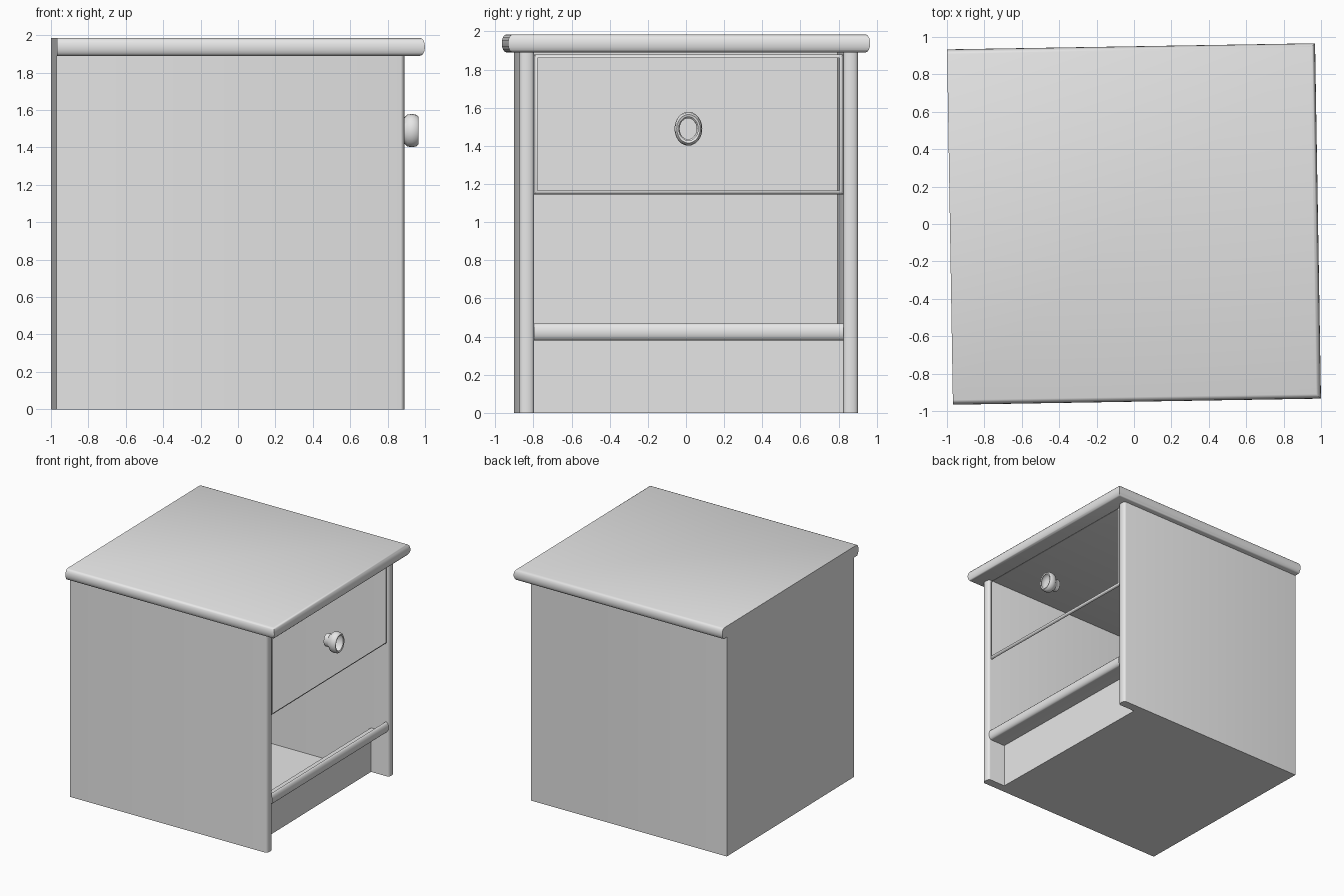
import bpy, bmesh, math

if "Cube" in bpy.data.objects:
    bpy.data.objects.remove(bpy.data.objects["Cube"])

# one colour for the whole cabinet
paint = bpy.data.materials.new("light_grey_paint")
paint.diffuse_color = (0.8, 0.8, 0.8, 1)
paint.use_nodes = True
paint.node_tree.nodes["Principled BSDF"].inputs["Base Color"].default_value = paint.diffuse_color

TURN = math.radians(0.95)   # the cabinet stands slightly turned
BACK, FRONT, TOP_FRONT = -0.984, 0.876, 0.984
OUT, INN = 0.887, 0.812     # side panel outer and inner faces
TOP_Y, Z0, Z1 = 0.95, 1.89, 1.985
KICK = 0.705


def make(name, verts, faces):
    me = bpy.data.meshes.new(name)
    me.from_pydata(verts, [], faces)
    bm = bmesh.new()
    bm.from_mesh(me)
    bmesh.ops.recalc_face_normals(bm, faces=bm.faces)
    bm.to_mesh(me)
    bm.free()
    me.materials.append(paint)
    ob = bpy.data.objects.new(name, me)
    bpy.context.collection.objects.link(ob)
    ob.rotation_euler.z = TURN
    bpy.context.view_layer.objects.active = ob
    ob.select_set(True)
    bpy.ops.object.shade_smooth_by_angle(angle=math.radians(40))
    ob.select_set(False)
    return ob


def loft(name, rings, caps=True):
    """Join closed rings of equal length."""
    n = len(rings[0])
    verts = [v for r in rings for v in r]
    faces = [(i * n + j, i * n + (j + 1) % n, (i + 1) * n + (j + 1) % n, (i + 1) * n + j)
             for i in range(len(rings) - 1) for j in range(n)]
    if caps:
        faces += [tuple(range(n)), tuple(range(len(verts) - n, len(verts)))]
    return make(name, verts, faces)


# table top: rounded on the front and both sides, flat at the back
rings = []
for i in range(9):
    a = math.pi * (i / 8 - 0.5)
    z = (Z0 + Z1) / 2 + (Z1 - Z0) / 2 * math.sin(a)
    k = 0.025 * (1 - math.cos(a))
    x, y = TOP_FRONT - k, TOP_Y - k
    rings.append([(BACK, -y, z), (x, -y, z), (x, y, z), (BACK, y, z)])
loft("table_top", rings)

# side panels with softly rounded front edges
for s, name in ((-1, "near_side_panel"), (1, "far_side_panel")):
    prof = [(BACK, INN), (BACK, OUT)]
    mid, half = (INN + OUT) / 2, (OUT - INN) / 2
    for i in range(9):
        a = math.pi * (i / 8 - 0.5)
        prof.append((FRONT - 0.02 + 0.02 * math.cos(a), mid - half * math.sin(a)))
    loft(name, [[(x, s * y, z) for x, y in prof] for z in (0, Z0)])

# back, floor and kick plate
make("back_panel", [(BACK, -INN, 0), (BACK, INN, 0), (BACK, INN, Z0), (BACK, -INN, Z0)], [(0, 1, 2, 3)])
make("floor_panel", [(BACK, -INN, 0), (BACK, INN, 0), (KICK, INN, 0), (KICK, -INN, 0)], [(0, 1, 2, 3)])
make("kick_plate", [(KICK, -INN, 0), (KICK, INN, 0), (KICK, INN, 0.38), (KICK, -INN, 0.38)], [(0, 1, 2, 3)])

# shelf nosing: underside and rounded front
prof = [(KICK, 0.38)]
for i in range(9):
    a = math.pi * (i / 8 - 0.5)
    prof.append((FRONT - 0.03 + 0.025 * math.cos(a), 0.425 + 0.045 * math.sin(a)))
n = len(prof)
make("shelf_nosing", [(x, y, z) for y in (-INN, INN) for x, z in prof],
     [(i, i + 1, n + i + 1, n + i) for i in range(n - 1)])

# open drawer frame with a rounded edge
rings = []
for i in range(5):
    a = math.pi / 2 * i / 4
    k, x = 0.02 * (1 - math.cos(a)), 0.84 + 0.02 * math.sin(a)
    y, lo, hi = INN - k, 1.145 + k, 1.88 - k
    rings.append([(x, -y, lo), (x, y, lo), (x, y, hi), (x, -y, hi)])
loft("drawer_frame", rings, caps=False)

# knob: turned stem and hollow oval head
prof = [(0.84, 0.055), (0.875, 0.055), (0.905, 0.085), (0.93, 0.089),
        (0.955, 0.084), (0.964, 0.075), (0.96, 0.062)]
SEG = 24
rings = [[(x, -0.003 + 0.82 * r * math.cos(2 * math.pi * j / SEG),
           1.49 + r * math.sin(2 * math.pi * j / SEG)) for j in range(SEG)] for x, r in prof]
loft("drawer_knob", rings, caps=False)
